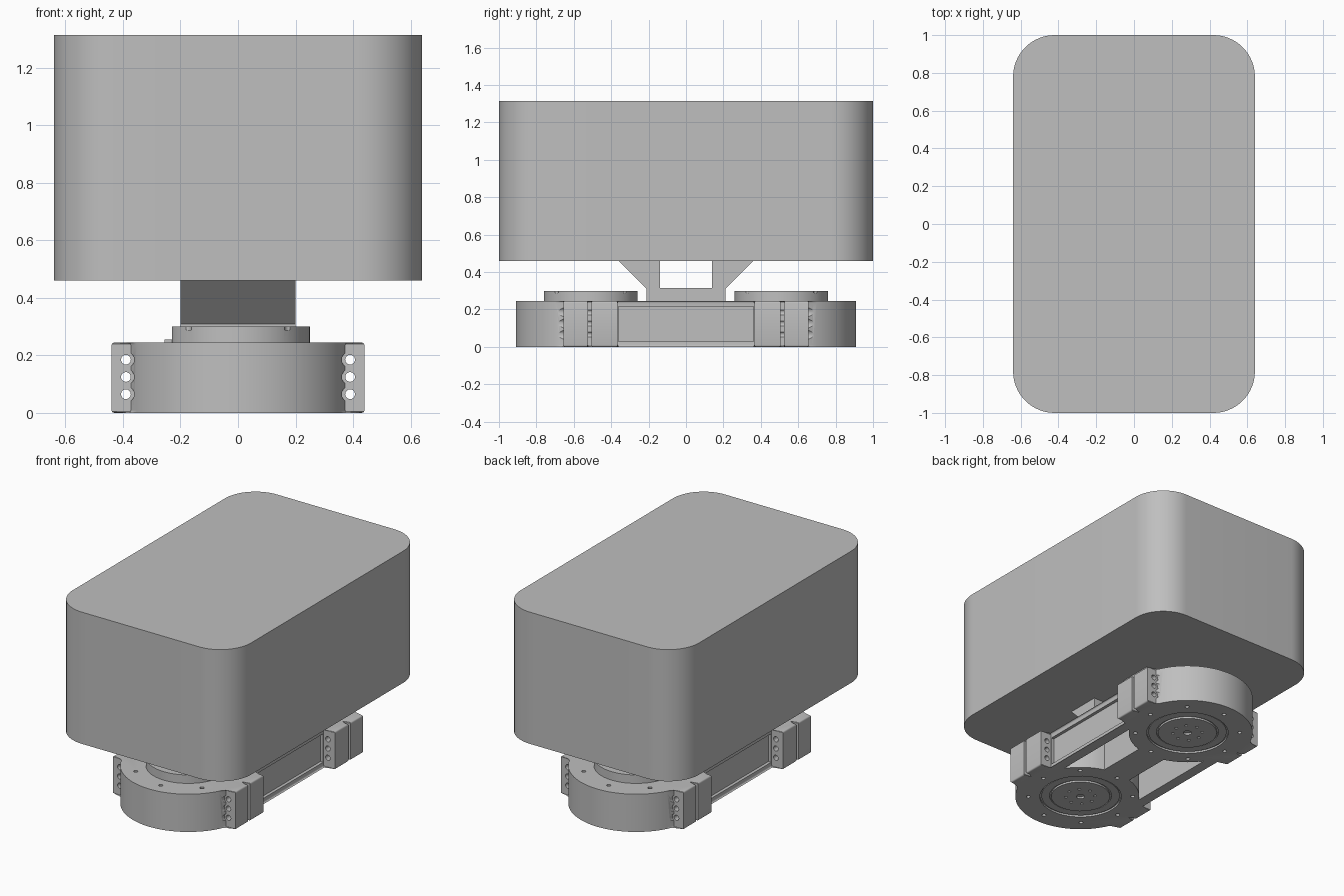
import bpy, bmesh
from math import sin, cos, pi, radians, acos, asin
from mathutils import Matrix

if "Cube" in bpy.data.objects:
    bpy.data.objects.remove(bpy.data.objects["Cube"])

HUB_Y, SEAM = 0.51, 0.515
TOP = 0.245

grey = bpy.data.materials.new("plain_grey")
grey.use_nodes = True
grey.diffuse_color = (0.52, 0.52, 0.52, 1)
grey.node_tree.nodes["Principled BSDF"].inputs["Base Color"].default_value = grey.diffuse_color


def arc(cx, cy, r, a0, a1, n):
    return [(cx + r * cos(a0 + (a1 - a0) * i / n), cy + r * sin(a0 + (a1 - a0) * i / n))
            for i in range(n + 1)]


def circle(cx, cy, r, n=48):
    return arc(cx, cy, r, 0, 2 * pi, n)[:-1]


def add_prism(bm, outline, z0, z1, matrix=None):
    """Extrude a flat outline between two heights."""
    lower = [bm.verts.new((x, y, z0)) for x, y in outline]
    upper = [bm.verts.new((x, y, z1)) for x, y in outline]
    bm.faces.new(lower[::-1])
    bm.faces.new(upper)
    n = len(outline)
    for i in range(n):
        j = (i + 1) % n
        bm.faces.new((lower[i], lower[j], upper[j], upper[i]))
    if matrix:
        bmesh.ops.transform(bm, matrix=matrix, verts=lower + upper)


def finish(name, bm):
    bmesh.ops.recalc_face_normals(bm, faces=bm.faces[:])
    mesh = bpy.data.meshes.new(name)
    bm.to_mesh(mesh)
    bm.free()
    mesh.materials.append(grey)
    obj = bpy.data.objects.new(name, mesh)
    bpy.context.collection.objects.link(obj)
    return obj


def prism(name, outline, z0, z1, round_edge=0, matrix=None):
    bm = bmesh.new()
    add_prism(bm, outline, z0, z1)
    if round_edge:
        # round the top and bottom rims, leaving the mating seam square
        def is_rim(e):
            a, b = (v.co for v in e.verts)
            seam = abs(a.y - b.y) < 1e-5 and abs(abs(a.y) - SEAM) < 1e-4
            return abs(a.z - b.z) < 1e-5 and not seam
        bmesh.ops.bevel(bm, geom=[e for e in bm.edges if is_rim(e)], offset=round_edge,
                        segments=3, profile=0.5, affect='EDGES', clamp_overlap=True)
    if matrix:
        bmesh.ops.transform(bm, matrix=matrix, verts=bm.verts[:])
    return finish(name, bm)


def cut(obj, pieces):
    """Subtract a list of prisms, one cutter each group."""
    bm = bmesh.new()
    for outline, z0, z1, matrix in pieces:
        add_prism(bm, outline, z0, z1, matrix)
    cutter = finish("cutter", bm)
    cutter.hide_render = True
    mod = obj.modifiers.new("cut", 'BOOLEAN')
    mod.operation, mod.solver, mod.object = 'DIFFERENCE', 'EXACT', cutter
    graph = bpy.context.evaluated_depsgraph_get()
    mesh = bpy.data.meshes.new_from_object(obj.evaluated_get(graph))
    obj.modifiers.clear()
    obj.data = mesh
    bpy.data.objects.remove(cutter)


def smooth(obj):
    bpy.ops.object.select_all(action='DESELECT')
    obj.select_set(True)
    bpy.context.view_layer.objects.active = obj
    bpy.ops.object.shade_smooth_by_angle(angle=radians(32))


def rect(x0, x1, y0, y1):
    return [(x0, y0), (x1, y0), (x1, y1), (x0, y1)]


parts = []
along_y = Matrix.Rotation(radians(90), 4, 'X')     # prism z becomes -y
bolts = [(x, z) for x in (-0.39, 0.39) for z in (0.065, 0.125, 0.185)]
bolt_holes = [(circle(x, z, 0.017, 16), -1, 1, along_y) for x, z in bolts]


def plate_holes():
    """Shallow screw holes round both hubs, above and below."""
    out = []
    for s in (-1, 1):
        for k in range(8):
            a = k * pi / 4 + 0.08
            c = circle(0.32 * cos(a), s * HUB_Y + 0.32 * sin(a), 0.013, 12)
            out += [(c, -0.01, 0.03, None), (c, TOP - 0.03, TOP + 0.01, None)]
    return out


hub_recess = [(circle(0, s * HUB_Y, 0.25), -0.05, 0.012, None) for s in (-1, 1)]

# Upper box with rounded corners
r, hx, hy = 0.22, 0.64, 1.0
box = []
for k, (sx, sy) in enumerate([(1, 1), (-1, 1), (-1, -1), (1, -1)]):
    box += arc(sx * (hx - r), sy * (hy - r), r, k * pi / 2, (k + 1) * pi / 2, 16)
parts.append(prism("upper_box", box, 0.46, 1.315))

# Flared bracket carrying the box
half = [(0.21, 0.22), (0.21, 0.31), (0.36, 0.46), (0.14, 0.46), (0.14, 0.315)]
profile = half + [(-y, z) for y, z in reversed(half)]
across_x = Matrix(((0, 0, 1, 0), (1, 0, 0, 0), (0, 1, 0, 0), (0, 0, 0, 1)))
parts.append(prism("bracket", profile, -0.2, 0.2, matrix=across_x))

# Middle frame: side beams, waist and inner clamp flanges
quarter = [(0.38, -SEAM), (0.38, -0.505), (0.44, -0.505), (0.44, -0.365), (0.36, -0.365)]
right = quarter + [(x, -y) for x, y in reversed(quarter)]
frame = prism("middle_frame", right + [(-x, y) for x, y in reversed(right)], 0, TOP, 0.01)
opening_r, inner, waist = 0.36, 0.30, 0.10
a0, a1 = -acos(inner / opening_r), -acos(waist / opening_r)
edge = arc(0, HUB_Y, opening_r, a0, a1, 10)
opening = edge + [(x, -y) for x, y in reversed(edge)]
cut(frame, [([(s * x, y) for x, y in opening], -0.1, 0.4, None) for s in (-1, 1)])
cut(frame, [(rect(*sorted((s * 0.34, s * 0.40)), -0.36, 0.36), 0.03, 0.215, None) for s in (-1, 1)])
cut(frame, bolt_holes)
cut(frame, hub_recess)
cut(frame, plate_holes())
parts.append(frame)

# Round end caps with bolted flanges
R = 0.40
a = asin((0.655 - HUB_Y) / R)
for s, name in ((-1, "front_cap"), (1, "back_cap")):
    outline = [(-0.38, -SEAM), (-0.38, -0.525), (-0.44, -0.525), (-0.44, -0.655)]
    outline += arc(0, -HUB_Y, R, pi + a, 2 * pi - a, 40)
    outline += [(-x, y) for x, y in reversed(outline[:4])]
    cap = prism(name, [(x, -s * y) for x, y in outline], 0, TOP, 0.014)
    ends = (0.655, 1) if s < 0 else (-1, -0.655)
    cut(cap, [(circle(x, z, 0.029, 20), *ends, along_y) for x, z in bolts])
    cut(cap, bolt_holes)
    cut(cap, hub_recess)
    cut(cap, plate_holes())
    parts.append(cap)

# Hubs: raised lid on top, ringed disc below
for s, side in ((-1, "front"), (1, "back")):
    y = s * HUB_Y
    lid = prism(side + "_hub_lid", [(max(px, -0.23), py) for px, py in circle(0, y, 0.25, 64)],
                0.23, 0.30)
    cut(lid, [(circle(i * 0.18, y + j * 0.19, 0.018, 12), 0.288, 0.32, None)
              for i in (-1, 1) for j in (-1, 1)])
    tab = prism(side + "_cable_tab", rect(-0.255, -0.2, y - 0.08, y + 0.08), 0.23, 0.255)
    disc = prism(side + "_hub_disc", circle(0, y, 0.24), 0.006, 0.03)
    core = prism(side + "_hub_core", circle(0, y, 0.18), 0.0, 0.03)
    screws = [(circle(0.09 * cos(k * pi / 4), y + 0.09 * sin(k * pi / 4), 0.01, 10),
               -0.1, 0.02, None) for k in range(8)]
    cut(core, screws + [(circle(0, y, 0.025, 20), -0.1, 0.02, None)])
    cut(disc, [(circle(0, y, 0.19), -0.1, 0.015, None)])
    parts += [lid, tab, disc, core]

for part in parts:
    smooth(part)
